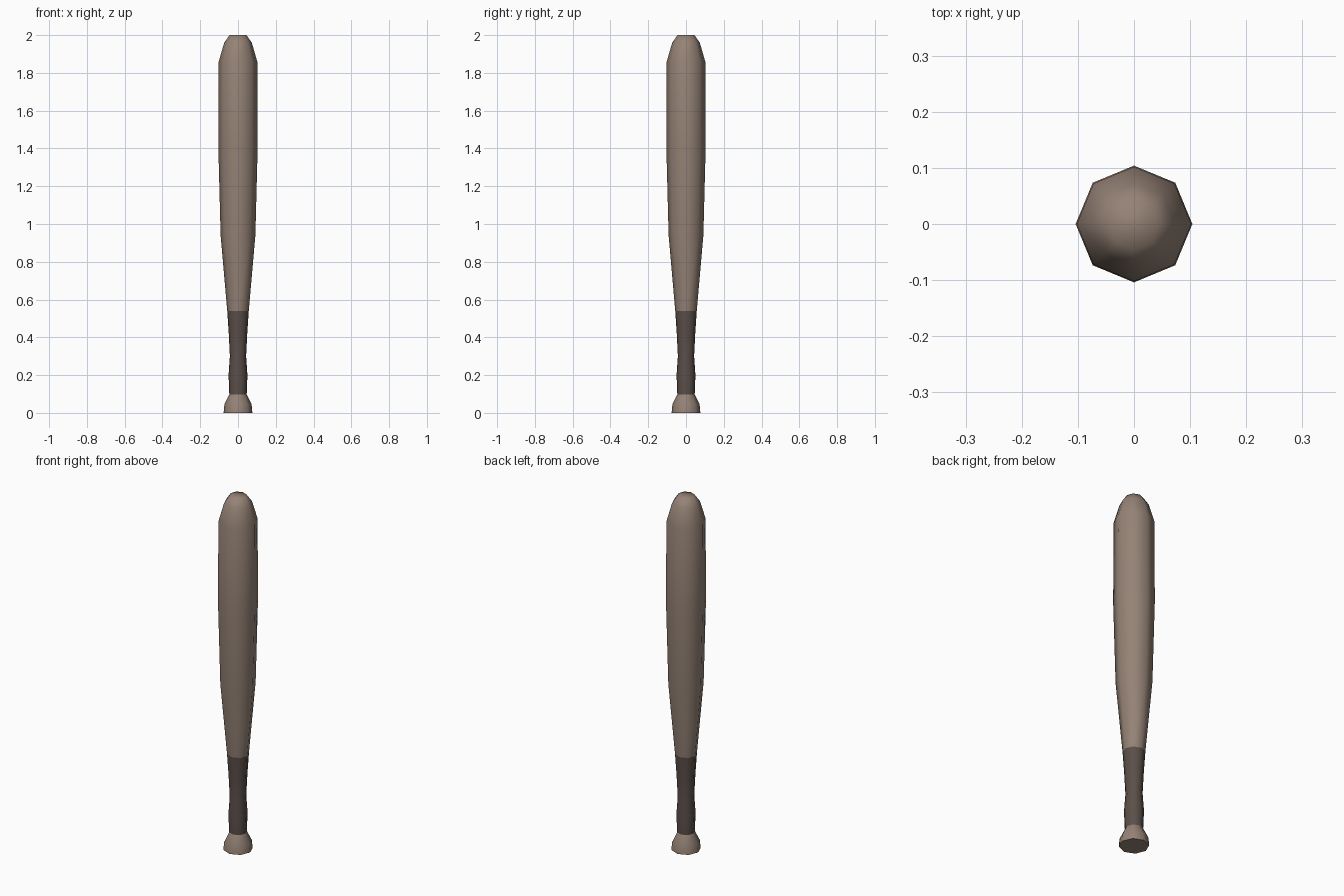
import bpy, bmesh, math

if "Cube" in bpy.data.objects:
    bpy.data.objects.remove(bpy.data.objects["Cube"])

SIDES = 8


def material(name, rgb):
    m = bpy.data.materials.new(name)
    m.diffuse_color = (*rgb, 1)
    m.use_nodes = True
    m.node_tree.nodes["Principled BSDF"].inputs["Base Color"].default_value = m.diffuse_color
    return m


def lathe(name, profile, mat, cap_bottom=False, cap_top=False):
    """Eight-sided turned part from (radius, height) pairs."""
    bm = bmesh.new()
    rings = []
    for r, z in profile:
        rings.append([bm.verts.new((r * math.cos(2 * math.pi * i / SIDES),
                                    r * math.sin(2 * math.pi * i / SIDES), z))
                      for i in range(SIDES)])
    for a, b in zip(rings, rings[1:]):
        for i in range(SIDES):
            j = (i + 1) % SIDES
            bm.faces.new((a[i], a[j], b[j], b[i])).smooth = True
    if cap_bottom:
        base = bm.faces.new(rings[0][::-1])
        for e in base.edges:
            e.smooth = False
    if cap_top:
        bm.faces.new(rings[-1]).smooth = True
    me = bpy.data.meshes.new(name)
    bm.to_mesh(me)
    bm.free()
    me.materials.append(mat)
    ob = bpy.data.objects.new(name, me)
    bpy.context.collection.objects.link(ob)
    return ob


wood = material("wood", (0.30, 0.225, 0.18))
wrap = material("dark_wrap", (0.105, 0.08, 0.068))

# Flared knob at the foot
lathe("knob", [(0.076, 0), (0.072, 0.045), (0.046, 0.098)], wood, cap_bottom=True)

# Wrapped grip with a slight waist
lathe("grip", [(0.046, 0.098), (0.050, 0.20), (0.043, 0.30),
               (0.049, 0.42), (0.057, 0.54)], wrap)

# Tapered barrel with a rounded end
lathe("barrel", [(0.057, 0.54), (0.092, 0.94), (0.104, 1.40), (0.102, 1.86),
                 (0.073, 1.96), (0.045, 2.0)], wood, cap_top=True)
